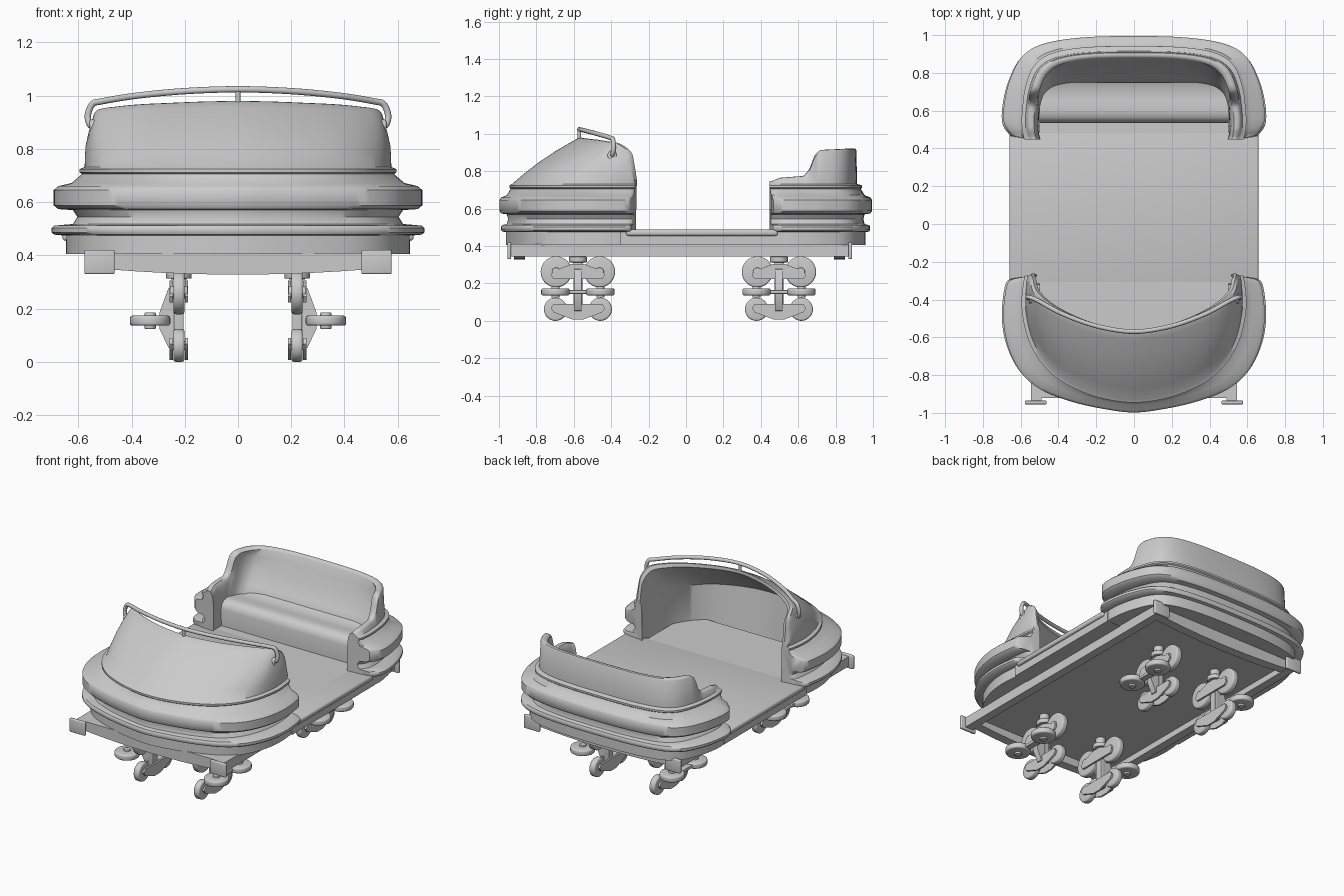
import bpy, bmesh, math
from mathutils import Vector, Matrix

if "Cube" in bpy.data.objects:
    bpy.data.objects.remove(bpy.data.objects["Cube"])


def finish(name, bm, bevel=0):
    bmesh.ops.recalc_face_normals(bm, faces=bm.faces)
    me = bpy.data.meshes.new(name)
    bm.to_mesh(me)
    bm.free()
    ob = bpy.data.objects.new(name, me)
    bpy.context.collection.objects.link(ob)
    if bevel:
        m = ob.modifiers.new("bevel", 'BEVEL')
        m.width, m.segments = bevel, 3
        m.limit_method, m.angle_limit = 'ANGLE', math.radians(40)
    return ob


def box(name, lo, hi, bevel=0):
    bm = bmesh.new()
    lo, hi = Vector(lo), Vector(hi)
    bmesh.ops.create_cube(bm, size=1, matrix=Matrix.Translation((lo + hi) / 2) @ Matrix.Diagonal((*(hi - lo), 1)))
    return finish(name, bm, bevel)


def cyl(name, c, r, depth, axis='Z', bevel=0, n=28):
    rot = {'X': Matrix.Rotation(math.pi / 2, 4, 'Y'), 'Z': Matrix()}[axis]
    bm = bmesh.new()
    bmesh.ops.create_cone(bm, cap_ends=True, segments=n, radius1=r, radius2=r, depth=depth,
                          matrix=Matrix.Translation(c) @ rot)
    return finish(name, bm, bevel)


def prism(name, pts, a, b, axis='X', bevel=0):
    """Polygon (y,z) extruded along x, or (x,z) extruded along y."""
    bm = bmesh.new()
    put = (lambda p, t: (t, p[0], p[1])) if axis == 'X' else (lambda p, t: (p[0], t, p[1]))
    A = [bm.verts.new(put(p, a)) for p in pts]
    B = [bm.verts.new(put(p, b)) for p in pts]
    bm.faces.new(A)
    bm.faces.new(B[::-1])
    for i in range(len(pts)):
        j = (i + 1) % len(pts)
        bm.faces.new((A[i], A[j], B[j], B[i]))
    return finish(name, bm, bevel)


def sample(ctrl, m=6):
    """Smooth path through half the points (ending on x = 0), mirrored to a full path."""
    P = [Vector(p) for p in ctrl]
    flip = lambda v: Vector((-v.x, v.y, v.z))
    E = [P[0]] + P + [flip(P[-2])]
    out = []
    for i in range(len(P) - 1):
        a, b, c, d = E[i:i + 4]
        for k in range(m):
            t = k / m
            out.append(0.5 * (2 * b + (c - a) * t + (2 * a - 5 * b + 4 * c - d) * t * t
                              + (3 * b - a - 3 * c + d) * t ** 3))
    return out + [P[-1]] + [flip(v) for v in reversed(out)]


def ring(plan, w, y0, y1, z):
    path = sample([(x * w, y0 + (y1 - y0) * y, 0) for x, y in plan])
    return [Vector((p.x, p.y, z(p.y) if callable(z) else z)) for p in path]


def loft(name, rings):
    bm = bmesh.new()
    V = [[bm.verts.new(p) for p in r] for r in rings]
    for i in range(len(V)):
        a, b = V[i - 1], V[i]
        for k in range(len(a) - 1):
            bm.faces.new((a[k], a[k + 1], b[k + 1], b[k]))
    bm.faces.new([r[0] for r in V])
    bm.faces.new([r[-1] for r in V][::-1])
    return finish(name, bm)


# layered skirt profile: half width, inset at the end, inset at the tip, z
SKIRT = [(.645, .01, .035, .405), (.645, .01, .035, .474), (.69, .02, .015, .478), (.70, .02, .01, .487),
         (.70, .02, .01, .503), (.69, .02, .015, .512), (.62, .01, .04, .518), (.603, .01, .047, .545),
         (.62, .01, .04, .57), (.675, .018, .01, .574), (.692, .022, .0, .588), (.692, .022, .0, .645),
         (.675, .018, .01, .66), (.625, .01, .04, .672), (.585, .004, .06, .706), (.595, .002, .053, .712),
         (.595, .002, .053, .724), (.575, .002, .068, .732)]

# front cowl: skirt outline F, narrower cowl outline F2
F = [(.93, 0), (.975, .05), (1, .28), (.965, .5), (.865, .7), (.71, .83), (.49, .915), (.25, .97), (0, 1)]
F2 = [(.965, 0), (.985, .06), (1, .25), (.95, .48), (.84, .67), (.67, .82), (.45, .92), (.22, .98), (0, 1)]
rings = [ring(F2 if z > .7 else F, w, -.27 - e, -.998 + t, z) for w, e, t, z in SKIRT]
rim = sample([(.555, -.275, .755), (.555, -.287, .83), (.548, -.305, .90), (.53, -.365, .945), (.46, -.43, .958),
              (.37, -.48, .966), (.26, -.525, .971), (.13, -.56, .976), (0, -.575, .978)])
foot = rings[-1]
for s in (.2, .45, .7, .9, 1):
    b = math.sin(math.pi * s) * .014
    rings.append([f.lerp(r, s) + Vector((f.x * b, f.y * b, b * .6)) for f, r in zip(foot, rim)])
rings.append([Vector((p.x * .975, p.y + .012, p.z + .002)) for p in rim])
lip = [Vector((p.x * .945, p.y + .012, p.z - .02)) for p in rim]
inner = ring(F2, .535, -.27, -.88, .715)
for s in (0, .3, .65, 1):
    rings.append([a.lerp(b, s) for a, b in zip(lip, inner)])
rings.append(ring(F2, .53, -.27, -.84, .41))
loft("front_cowl", rings)

# rear body with backrest: skirt outline R, squarer backrest outline R2, squarest inside R3
R = [(.93, 0), (.98, .08), (1, .18), (.99, .35), (.95, .56), (.86, .79), (.70, .92), (.4, .985), (0, 1)]
R2 = [(.975, 0), (.99, .07), (1, .2), (.99, .38), (.965, .57), (.89, .79), (.74, .92), (.45, .985), (0, 1)]
R3 = [(.975, 0), (.99, .07), (1, .2), (.995, .38), (.985, .57), (.94, .8), (.82, .93), (.5, .985), (0, 1)]
HEIGHT = [(.4, .745), (.46, .748), (.5, .765), (.63, .775), (.66, .81), (.69, .893), (.72, .914), (1, .928)]


def top(y):
    for (a, za), (b, zb) in zip(HEIGHT, HEIGHT[1:]):
        if y <= b:
            return za + (zb - za) * (y - a) / (b - a)
    return HEIGHT[-1][1]


rings = [ring(R2 if z > .7 else R, w, .445 + e, .995 - t - (z > .73) * .012, z) for w, e, t, z in SKIRT]
for w, y1, d in ((.565, .911, .012), (.558, .906, .003), (.545, .896, 0), (.53, .885, .003), (.522, .878, .014)):
    rings.append(ring(R2, w, .447, y1, lambda y, d=d: top(y) - d))
for w, y1, z in ((.515, .858, .86), (.51, .825, .77), (.508, .78, .69), (.506, .745, .64)):
    rings.append(ring(R3, w, .447, y1, lambda y, z=z: min(z, top(y) - .03 - (.86 - z) * .3)))
rings.append(ring(R3, .506, .447, .73, .41))
loft("rear_body", rings)

# seat bench
prism("seat", [(.54, .45), (.535, .60), (.545, .63), (.565, .648), (.60, .655), (.65, .648), (.71, .645),
               (.75, .66), (.75, .45)], -.5, .5)

# floor
box("floor_base", (-.645, -.35, .405), (.645, .52, .475))
box("floor_lip", (-.66, -.32, .455), (.66, .49, .488), .012)
box("floor_inside", (-.5, -.74, .41), (.5, .82, .488))

# handrail over the cowl
cu = bpy.data.curves.new("handrail", 'CURVE')
cu.dimensions, cu.bevel_depth, cu.bevel_resolution, cu.use_fill_caps = '3D', .012, 5, True
pts = sample([(.53, -.395, .883), (.555, -.393, .89), (.564, -.387, .925), (.547, -.39, .968), (.51, -.405, .979),
              (.38, -.475, 1.0), (.2, -.54, 1.017), (0, -.57, 1.024)])
sp = cu.splines.new('POLY')
sp.points.add(len(pts) - 1)
for q, p in zip(sp.points, pts):
    q.co = (*p, 1)
bpy.context.collection.objects.link(bpy.data.objects.new("handrail", cu))
cyl("handrail_post", (0, -.57, .995), .009, .06)
for s in (-1, 1):
    cyl("handrail_boss", (s * .542, -.395, .885), .025, .03, 'X', .006)

# chassis frame with end plates
box("under_panel", (-.52, -.9, .385), (.52, .85, .41))
for s in (-1, 1):
    box("side_rail", (s * .518 - .028, -.94, .345), (s * .518 + .028, .88, .41))
    for y in (-.945, .878):
        box("end_plate", (s * .52 - .057, y - .01, .33), (s * .52 + .057, y + .01, .42), .006)
arc = [(x / 10 * .98, .328 + .02 * (x / 5) ** 2) for x in range(-5, 6)]
for y in (-.89, .82):
    prism("cross_beam", arc + [(.49, .41), (-.49, .41)], y - .03, y + .03, 'Y')


# wheel sets
def wheel(name, c, r, w, axis):
    cyl(name + "_tyre", c, r, w, axis, .01)
    cyl(name + "_hub", c, r * .28, w + .024, axis, .004)


for yc in (-.578, .497):
    for s in (-1, 1):
        X = s * .222
        cyl("pivot_post", (X, yc, .36), .03, .1)
        cyl("pivot_disc", (X, yc, .328), .048, .03, 'Z', .004)
        box("bogie_post", (X - .018, yc - .024, .05), (X + .018, yc + .024, .33), .004)
        for d in (-1, 1):
            wheel("running_wheel", (X, yc + d * .116, .262), .083, .042, 'X')
            wheel("under_wheel", (X, yc + d * .12, .062), .062, .042, 'X')
            wheel("guide_wheel", (s * .33, yc + d * .12, .155), .076, .038, 'Z')
            # side links: flat on one edge, peaked on the other
            x = X + d * .029
            for z, h in ((.245, 1), (.068, -1)):
                prism("wheel_link", [(yc - .13, z - h * .022), (yc + .13, z - h * .022), (yc + .145, z),
                                     (yc + .13, z + h * .022), (yc + .03, z + h * .06), (yc - .03, z + h * .06),
                                     (yc - .13, z + h * .022), (yc - .145, z)], x - .006, x + .006)
        # outboard bracket and guide wheel arm
        prism("bracket", [(s * .222, .29), (s * .262, .275), (s * .295, .185), (s * .295, .125), (s * .262, .055),
                          (s * .222, .04)], yc - .02, yc + .02, 'Y')
        box("guide_arm", (s * .325 - .035, yc - .13, .145), (s * .325 + .01, yc + .13, .165), .004)

# smooth shading with sharp edges kept
bpy.ops.object.select_all(action='SELECT')
bpy.context.view_layer.objects.active = bpy.data.objects["handrail"]
bpy.ops.object.convert(target='MESH')
bpy.ops.object.shade_smooth_by_angle(angle=math.radians(42))
